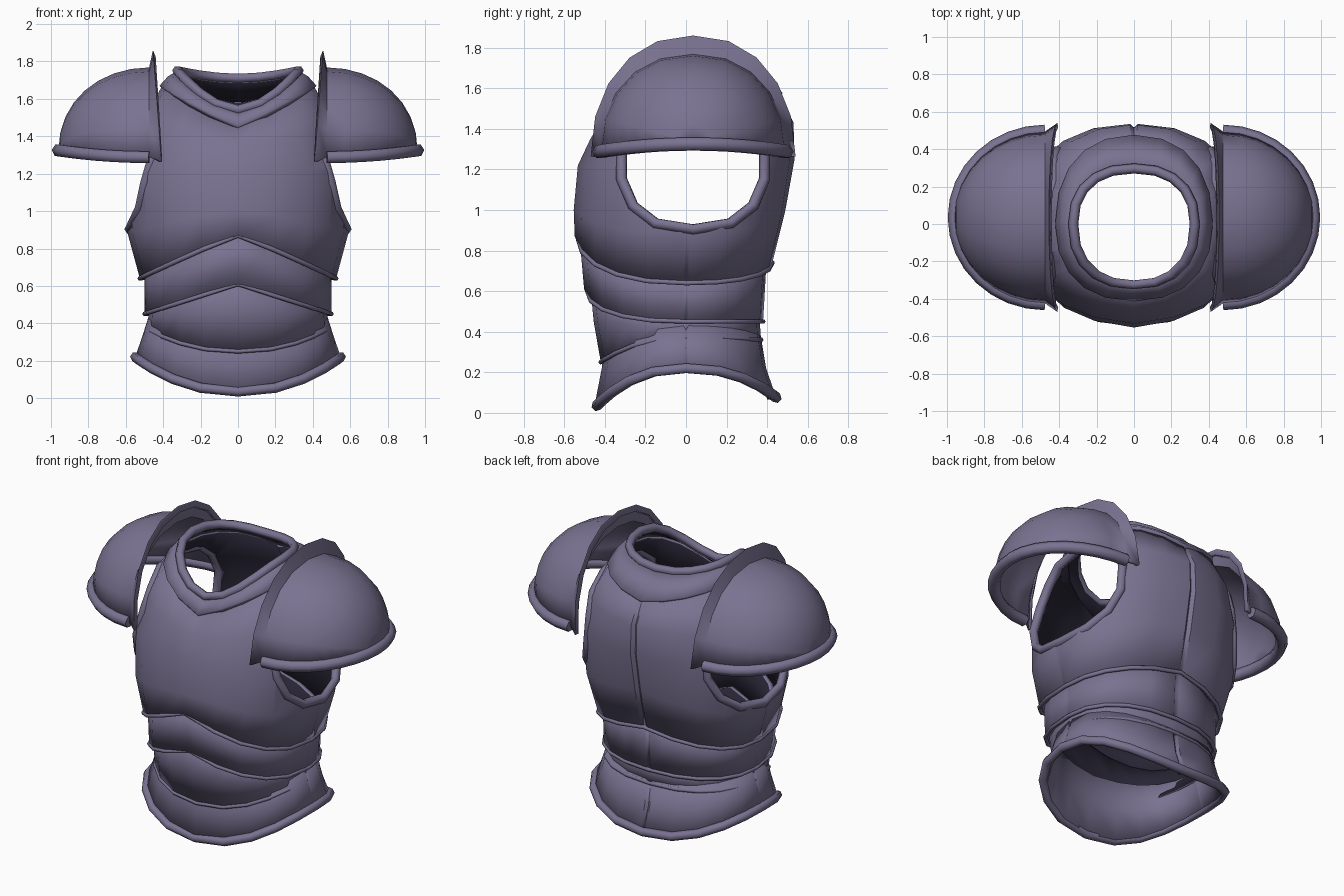
import bpy, bmesh, math
from math import sin, cos, radians, copysign
from mathutils import Vector
from mathutils.bvhtree import BVHTree

cube = bpy.data.objects.get("Cube")
if cube:
    bpy.data.objects.remove(cube)


def material(name, color):
    m = bpy.data.materials.new(name)
    m.use_nodes = True
    m.diffuse_color = color
    bsdf = m.node_tree.nodes["Principled BSDF"]
    bsdf.inputs["Base Color"].default_value = color
    bsdf.inputs["Roughness"].default_value = 0.6
    return m


PLATE = material("violet grey plate", (0.195, 0.17, 0.285, 1))
LINING = material("dark lining", (0.02, 0.018, 0.034, 1))

# Angles around the body, with narrow extra steps beside the side and back seams
SEAMS = {0: 0.01, 90: 0.035, 180: 0.01}
ANGLES = sorted([k * 18 for k in range(20)] + [90] +
                [(s + d) % 360 for s in SEAMS for d in (-1.2, 1.2)])
ROUND = 2 / 2.3


def spow(v, e):
    return copysign(abs(v) ** e, v)


def ring(row, seams=True):
    """Body cross-section: front, side and back heights, half width, front and back depth, curve."""
    zf, zs, zb, w, yf, yb, p = row
    pts = []
    for a in ANGLES:
        c, s = spow(cos(radians(a)), ROUND), spow(sin(radians(a)), ROUND)
        zm = zf if s < 0 else zb
        k = 1 - SEAMS.get(a, 0) if seams else 1
        if a == 270 and seams:
            k = 1.025
        pts.append(Vector((w * c * k, abs(s) * (yf if s < 0 else yb) * k,
                           zm + (zs - zm) * abs(c) ** p)))
    return pts


def add_object(name, data, mats):
    ob = bpy.data.objects.new(name, data)
    bpy.context.scene.collection.objects.link(ob)
    for m in mats:
        data.materials.append(m)
    return ob


def loft(name, rings, closed=True, flip=False, mats=(PLATE, LINING), thick=0.03):
    """Skin a stack of point rings and give the shell thickness."""
    bm = bmesh.new()
    rows = [[bm.verts.new(p) for p in r] for r in rings]
    n = len(rows[0])
    for lo, hi in zip(rows, rows[1:]):
        for i in range(n if closed else n - 1):
            j = (i + 1) % n
            f = [lo[i], lo[j], hi[j], hi[i]]
            bm.faces.new(f[::-1] if flip else f)
    bmesh.ops.remove_doubles(bm, verts=bm.verts, dist=0.0005)
    me = bpy.data.meshes.new(name)
    bm.to_mesh(me)
    bm.free()
    ob = add_object(name, me, mats)
    bpy.ops.object.select_all(action='DESELECT')
    ob.select_set(True)
    bpy.context.view_layer.objects.active = ob
    bpy.ops.object.shade_smooth_by_angle(angle=radians(35))
    sol = ob.modifiers.new("thickness", 'SOLIDIFY')
    sol.thickness = thick
    sol.offset = -1
    sol.material_offset = len(mats) - 1
    return ob


def rim(name, pts, radius, cyclic=True):
    """Rolled edge following a path."""
    cu = bpy.data.curves.new(name, 'CURVE')
    cu.dimensions = '3D'
    cu.bevel_depth = radius
    cu.bevel_resolution = 1
    cu.use_fill_caps = True
    sp = cu.splines.new('POLY')
    sp.points.add(len(pts) - 1)
    for q, p in zip(sp.points, pts):
        q.co = (*p, 1)
    sp.use_cyclic_u = cyclic
    sp.use_smooth = True
    return add_object(name, cu, [PLATE])


# Torso plates, rows listed bottom to top
CHEST = [(.87, .64, .74, .525, -.535, .425, 1.1),
         (1.0, .88, 1.0, .59, -.54, .49, 1.5),
         (1.22, 1.2, 1.25, .6, -.52, .535, 2),
         (1.35, 1.45, 1.43, .53, -.46, .53, 1.5),
         (1.47, 1.67, 1.59, .405, -.375, .45, 1.1)]
MID = [(.61, .45, .45, .5, -.49, .38, 1),
       (.9, .7, .8, .5, -.515, .4, 1.1)]
BELLY = [(.25, .37, .36, .485, -.42, .37, 2.2),
         (.45, .43, .43, .48, -.455, .365, 2),
         (.66, .5, .5, .475, -.475, .36, 1)]
SKIRT = [(.035, .22, .075, .55, -.44, .445, 2.2),
         (.22, .32, .22, .515, -.405, .395, 2.2),
         (.4, .43, .4, .48, -.385, .365, 2)]
COLLAR = [(1.455, 1.67, 1.575, .42, -.412, .475, 1.1),
          (1.51, 1.72, 1.66, .375, -.36, .385, 1.4),
          (1.54, 1.75, 1.71, .325, -.325, .297, 1.8)]

chest = loft("chest_plate", [ring(r) for r in CHEST])
loft("middle_plate", [ring(r) for r in MID])
loft("belly_plate", [ring(r, False) for r in BELLY])
loft("hip_skirt", [ring(r) for r in SKIRT], mats=(PLATE,))
loft("collar", [ring(r, False) for r in COLLAR])

# Rolled edges of the torso plates
for name, row, r in (("chest_edge", CHEST[0], .013), ("middle_edge", MID[0], .012),
                     ("belly_edge", BELLY[0], .012), ("skirt_edge", SKIRT[0], .027),
                     ("neck_rim", COLLAR[-1], .027)):
    rim(name, [p for p, a in zip(ring(row, False), ANGLES) if a % 18 == 0], r)

# Arm openings cut through both sides
hole = []
for k in range(14):
    a = radians(k * 360 / 14 - 90)
    hole.append((.035 + .36 * spow(cos(a), .8), 1.24 + .335 * spow(sin(a), .9)))
bm = bmesh.new()
face = bm.faces.new([bm.verts.new((-1, y, z)) for y, z in hole])
ext = bmesh.ops.extrude_face_region(bm, geom=[face])
bmesh.ops.translate(bm, vec=(2, 0, 0),
                    verts=[v for v in ext["geom"] if isinstance(v, bmesh.types.BMVert)])
bmesh.ops.recalc_face_normals(bm, faces=bm.faces)
me = bpy.data.meshes.new("arm_cutter")
bm.to_mesh(me)
bm.free()
cutter = add_object("arm_cutter", me, [PLATE])
cutter.hide_render = True
cutter.hide_viewport = True
cut = chest.modifiers.new("arm_holes", 'BOOLEAN')
cut.operation = 'DIFFERENCE'
cut.solver = 'EXACT'
cut.object = cutter

# Rolled edge around each arm opening, laid on the chest surface
bm = bmesh.new()
bm.from_mesh(chest.data)
tree = BVHTree.FromBMesh(bm)
bm.free()
for side, label in ((1, "left"), (-1, "right")):
    hits = [tree.ray_cast(Vector((side * 2, y, z)), Vector((-side, 0, 0)))[0] for y, z in hole]
    rim(label + "_arm_rim", [h - Vector((side * .008, 0, 0)) for h in hits if h], .028)


# Shoulder guards: quarter dome with a flared inner flange
def arc(x, ry, rz, z0, lean=0):
    """Upright half ring over the shoulder, leaning outward towards its top."""
    pts = []
    for k in range(11):
        a = math.pi * k / 10
        pts.append(Vector((x + lean * sin(a), .035 - ry * spow(cos(a), .9),
                           z0 + rz * sin(a) ** .95)))
    return pts


for side, label in ((1, "left"), (-1, "right")):
    dome = []
    for k in range(9):
        v = radians(k * 90 / 8)
        dome.append(arc(.475 + .485 * sin(v), .46 * cos(v), .48 * cos(v),
                        1.288 + .037 * sin(v) ** 2))
    flange = [arc(.405, .48, .56, 1.265, .035), arc(.41, .505, .595, 1.265, .045)]
    rows = [[Vector((p.x * side, p.y, p.z)) for p in r] for r in flange + dome]
    loft(label + "_shoulder_guard", rows, closed=False, flip=side > 0, mats=(PLATE,), thick=.02)
    path = [r[0] for r in rows[2:]] + [r[-1] for r in rows[2:-1]][::-1]
    rim(label + "_shoulder_rim", path, .036, cyclic=False)
